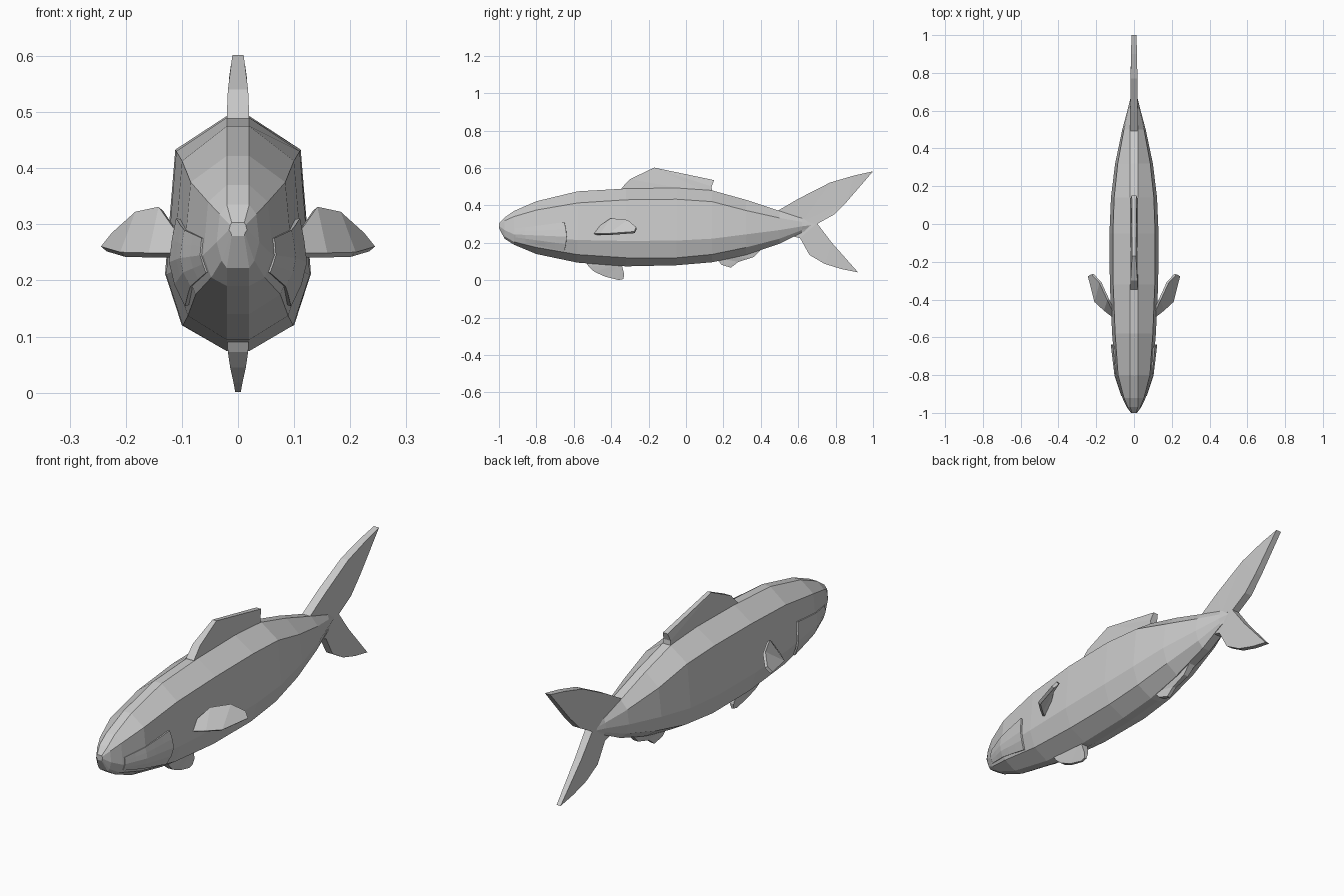
import bpy, bmesh, math

if "Cube" in bpy.data.objects:
    bpy.data.objects.remove(bpy.data.objects["Cube"])

# Body stations: y, half width, z of top, shoulder, side chine, lower chine, belly
SECTIONS = [
    (-1.00, .016, .303, .299, .290, .284, .279),
    (-.97, .038, .335, .318, .268, .235, .222),
    (-.92, .062, .370, .340, .245, .205, .190),
    (-.80, .098, .422, .375, .228, .175, .140),
    (-.58, .116, .475, .413, .215, .137, .094),
    (-.32, .128, .490, .430, .210, .120, .074),
    (-.05, .130, .493, .433, .212, .120, .080),
    (.14, .122, .480, .420, .222, .138, .096),
    (.32, .100, .430, .373, .245, .175, .135),
    (.50, .062, .370, .333, .268, .222, .195),
    (.62, .030, .331, .312, .288, .268, .255),
    (.70, .010, .304, .301, .298, .295, .293),
]


def finish(name, bm):
    bmesh.ops.recalc_face_normals(bm, faces=bm.faces[:])
    mesh = bpy.data.meshes.new(name)
    bm.to_mesh(mesh)
    bm.free()
    obj = bpy.data.objects.new(name, mesh)
    bpy.context.collection.objects.link(obj)
    return obj


def half_section(s):
    y, w, top, shoulder, side, low, belly = s
    strip = min(.02, w * .7)
    return [(strip, top), (max(strip, w * .86), shoulder), (w, side),
            (max(strip, w * .77), low), (strip, belly)]


def half_width(y, z):
    """Body half width at a point on its side."""
    for a, b in zip(SECTIONS, SECTIONS[1:]):
        if a[0] <= y <= b[0]:
            t = (y - a[0]) / (b[0] - a[0])
            pts = half_section([p + (q - p) * t for p, q in zip(a, b)])
            for (x0, z0), (x1, z1) in zip(pts, pts[1:]):
                if z1 <= z <= z0:
                    return x0 + (x1 - x0) * (z0 - z) / (z0 - z1)
    return .02


def plate(name, pts):
    """Thin fin in the yz plane; each point is y, z, half thickness."""
    bm = bmesh.new()
    sides = [[bm.verts.new((s * t, y, z)) for y, z, t in pts] for s in (1, -1)]
    caps = [bm.faces.new(v) for v in sides]
    n = len(pts)
    for i in range(n):
        j = (i + 1) % n
        bm.faces.new((sides[0][i], sides[0][j], sides[1][j], sides[1][i]))
    bmesh.ops.triangulate(bm, faces=caps)
    return finish(name, bm)


def shell(name, rows, thickness):
    """Grid of points given some thickness."""
    bm = bmesh.new()
    grid = [[bm.verts.new(p) for p in row] for row in rows]
    for a, b in zip(grid, grid[1:]):
        for i in range(len(a) - 1):
            bm.faces.new((a[i], a[i + 1], b[i + 1], b[i]))
    obj = finish(name, bm)
    mod = obj.modifiers.new("thickness", 'SOLIDIFY')
    mod.thickness = thickness
    mod.offset = 0
    return obj


# Body: ten-sided loft
bm = bmesh.new()
rings = []
for s in SECTIONS:
    half = half_section(s)
    loop = half + [(-x, z) for x, z in reversed(half)]
    rings.append([bm.verts.new((x, s[0], z)) for x, z in loop])
for a, b in zip(rings, rings[1:]):
    for i in range(10):
        j = (i + 1) % 10
        bm.faces.new((a[i], a[j], b[j], b[i]))
bm.faces.new(rings[0])
bm.faces.new(rings[-1])
finish("body", bm)

# Fins on the centre line
plate("dorsal_fin", [
    (-.35, .47, .02), (-.345, .492, .02), (-.30, .54, .018), (-.17, .602, .010),
    (.15, .535, .012), (.137, .50, .018), (.14, .46, .02)])
plate("upper_tail_fin", [
    (.49, .371, .02), (.60, .435, .02), (.77, .522, .018), (.90, .56, .016),
    (1.0, .582, .013), (.86, .42, .016), (.79, .35, .018), (.70, .30, .018),
    (.62, .315, .018)])
plate("lower_tail_fin", [
    (.62, .31, .015), (.70, .305, .018), (.78, .20, .016), (.92, .042, .010),
    (.83, .06, .012), (.74, .088, .014), (.66, .135, .016), (.61, .225, .018),
    (.55, .24, .018)])
plate("pelvic_fin", [
    (-.54, .105, .02), (-.52, .072, .018), (-.49, .045, .014), (-.43, .018, .008),
    (-.36, .001, .005), (-.335, .006, .005), (-.33, .03, .010), (-.345, .09, .02)])
plate("anal_fin", [
    (.16, .12, .02), (.19, .082, .014), (.24, .067, .008), (.28, .098, .008),
    (.36, .123, .012), (.42, .18, .018)])

for s, label in ((1, "left"), (-1, "right")):
    # Pectoral fin: swept back and cupped, upper and lower edges
    upper = [(.108, -.46, .285), (.137, -.40, .327), (.178, -.31, .318), (.220, -.265, .280)]
    lower = [(.110, -.49, .245), (.155, -.455, .245), (.205, -.41, .246), (.239, -.275, .256)]
    shell(label + "_pectoral_fin",
          [[(s * x, y, z) for x, y, z in edge] for edge in (upper, lower)], .014)

    # Gill cover: slightly bulging cheek lifted off the body at its rear edge
    rows = []
    for i in range(6):
        t = i / 5
        y = -.91 + .26 * t
        row = []
        for j in range(5):
            v = j / 4
            low, high = .215 - .06 * t, .275 + .035 * t
            z = low + (high - low) * v
            yy = y + .012 * t * math.sin(math.pi * v)
            lift = .010 * t * (.5 + .5 * math.sin(math.pi * v))
            row.append((s * (half_width(yy, z) + lift - .001), yy, z))
        rows.append(row)
    shell(label + "_gill_cover", rows, .008)
